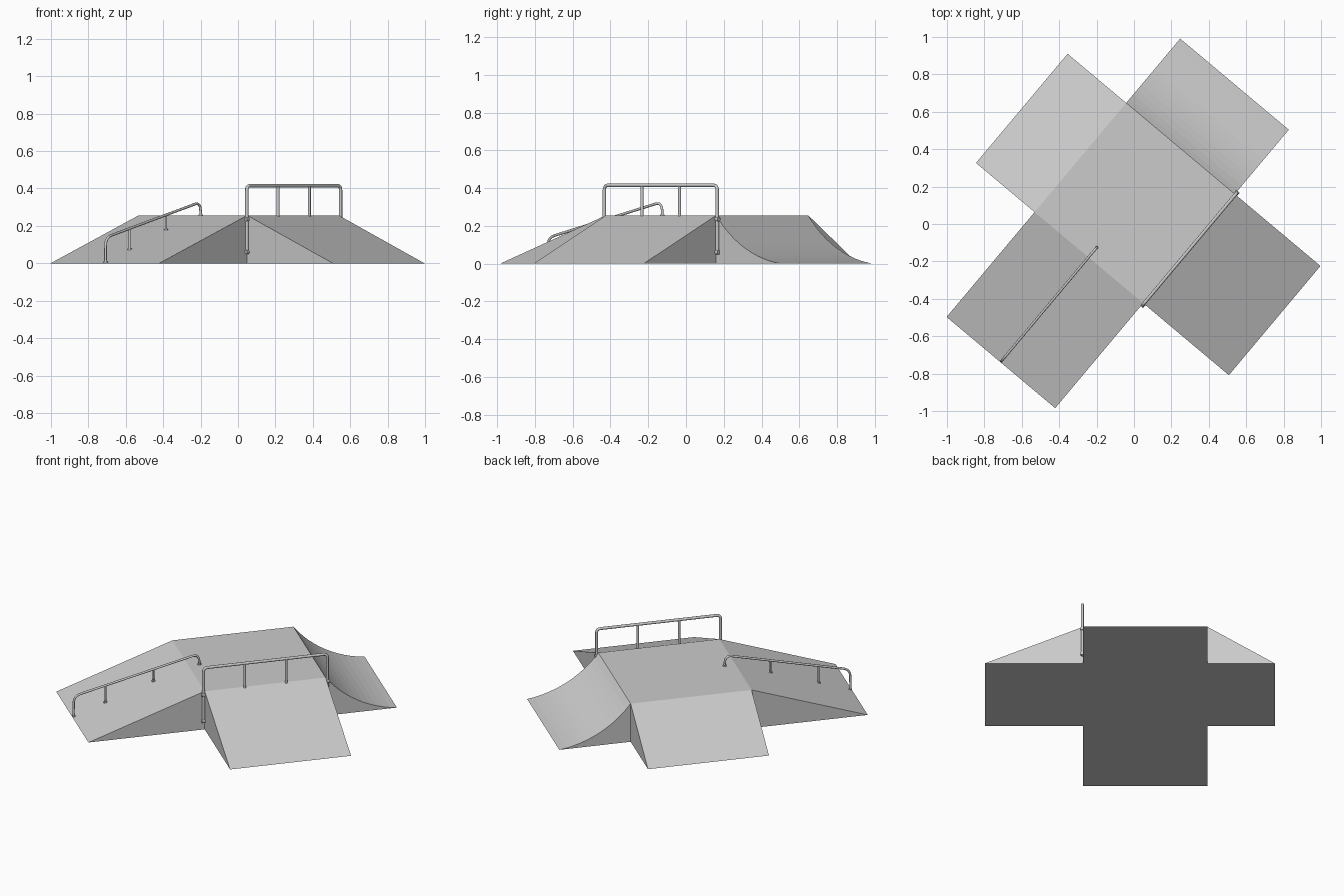
import bpy, bmesh, math
from mathutils import Vector, Matrix

if "Cube" in bpy.data.objects:
    bpy.data.objects.remove(bpy.data.objects["Cube"])

ROT = Matrix.Rotation(math.radians(50), 4, 'Z')   # whole park is turned 50 degrees
U0, U1, V0, V1, H = -0.293, 0.469, -0.310, 0.448, 0.256


def finish(name, bm):
    bmesh.ops.remove_doubles(bm, verts=bm.verts, dist=1e-5)
    bmesh.ops.recalc_face_normals(bm, faces=bm.faces)
    bmesh.ops.transform(bm, matrix=ROT, verts=bm.verts)
    me = bpy.data.meshes.new(name)
    bm.to_mesh(me)
    bm.free()
    ob = bpy.data.objects.new(name, me)
    bpy.context.collection.objects.link(ob)
    return ob


def arm(bm, place, profile, lo, hi):
    """Ramp arm: profile of (distance, height) from deck edge down to ground."""
    a = [bm.verts.new(place(d, lo, z)) for d, z in profile]
    b = [bm.verts.new(place(d, hi, z)) for d, z in profile]
    ca, cb = bm.verts.new(place(0, lo, 0)), bm.verts.new(place(0, hi, 0))
    for i in range(len(a) - 1):
        bm.faces.new((a[i], a[i + 1], b[i + 1], b[i]))
    bm.faces.new(a + [ca])
    bm.faces.new(b + [cb])
    bm.faces.new((a[-1], b[-1], cb, ca))


# quarter pipe curve: shallow circular arc
RUN, N = 0.449, 12
chord = math.hypot(RUN, H)
tilt, half = math.atan2(H, RUN), math.radians(23)
R = chord / 2 / math.sin(half)
low, high = tilt - half, tilt + half
pipe = []
for i in range(N + 1):
    t = high + (low - high) * i / N
    pipe.append((R * (math.sin(high) - math.sin(t)), R * (math.cos(low) - math.cos(t))))

# deck with three flat ramps and the curved ramp
bm = bmesh.new()
for z in (0, H):
    bm.faces.new([bm.verts.new(p) for p in ((U0, V0, z), (U1, V0, z), (U1, V1, z), (U0, V1, z))])
arm(bm, lambda d, s, z: (U0 - d, s, z), [(0, H), (0.732, 0)], V0, V1)
arm(bm, lambda d, s, z: (s, V0 - d, z), [(0, H), (0.598, 0)], U0, U1)
arm(bm, lambda d, s, z: (s, V1 + d, z), [(0, H), (0.409, 0)], U0, U1)
arm(bm, lambda d, s, z: (U1 + d, s, z), pipe, V0, V1)
ramps = finish("skate_ramps", bm)


def fillet(pts, r, n=5):
    """Round the inner corners of a path."""
    pts = [Vector(p) for p in pts]
    out = [pts[0]]
    for p, q, s in zip(pts, pts[1:], pts[2:]):
        a, b = q + (p - q).normalized() * r, q + (s - q).normalized() * r
        for i in range(n + 1):
            t = i / n
            out.append(a * (1 - t) ** 2 + q * 2 * t * (1 - t) + b * t * t)
    return out + [pts[-1]]


def tube(bm, pts, r, sides=10):
    """Sweep a circle along a path that stays in the vertical u-z plane."""
    pts = [Vector(p) for p in pts]
    side, rings = Vector((0, 1, 0)), []
    for i, p in enumerate(pts):
        t = (pts[min(i + 1, len(pts) - 1)] - pts[max(i - 1, 0)]).normalized()
        up = t.cross(side)
        rings.append([bm.verts.new(p + r * (math.cos(k) * side + math.sin(k) * up))
                      for k in (2 * math.pi * j / sides for j in range(sides))])
    for a, b in zip(rings, rings[1:]):
        for j in range(sides):
            k = (j + 1) % sides
            bm.faces.new((a[j], a[k], b[k], b[j]))
    bm.faces.new(rings[0])
    bm.faces.new(rings[-1])


def smooth(ob):
    for o in bpy.context.selected_objects:
        o.select_set(False)
    ob.select_set(True)
    bpy.context.view_layer.objects.active = ob
    bpy.ops.object.shade_smooth_by_angle(angle=math.radians(40))


# guard rail along the deck edge, end posts running down the corners
bm = bmesh.new()
v, e0, e1, top = V0 - 0.004, U0 - 0.008, U1 + 0.010, 0.415
tube(bm, fillet([(e0, v, 0.05), (e0, v, top), (e1, v, top), (e1, v, 0.05)], 0.025), 0.009)
for f in (1 / 3, 2 / 3):
    u = e0 + (e1 - e0) * f
    tube(bm, [(u, v, H - 0.03), (u, v, top)], 0.008)
for u, d in ((e0, 1), (e1, -1)):           # wall brackets
    for z in (0.06, 0.235):
        tube(bm, [(u - d * 0.012, v, z), (u + d * 0.008, v, z)], 0.012)
smooth(finish("guard_rail", bm))

# grind rail down the long ramp
bm = bmesh.new()
v = 0.072
lo, hi = (-1.015, v, 0.138), (-0.228, v, 0.327)
tube(bm, fillet([(-1.017, v, 0), lo, hi, (-0.224, v, H)], 0.045), 0.007)


def rail_z(u):
    return lo[2] + (hi[2] - lo[2]) * (u - lo[0]) / (hi[0] - lo[0])


def ramp_z(u):
    return min(H, H * (1 - (U0 - u) / 0.732))


for u in (-0.816, -0.513):
    tube(bm, [(u, v, ramp_z(u)), (u, v, rail_z(u))], 0.006)
for u in (-1.013, -0.816, -0.513, -0.224):  # foot plates
    z = ramp_z(u)
    tube(bm, [(u, v, max(z - 0.002, 0)), (u, v, z + 0.005)], 0.012)
smooth(finish("grind_rail", bm))
